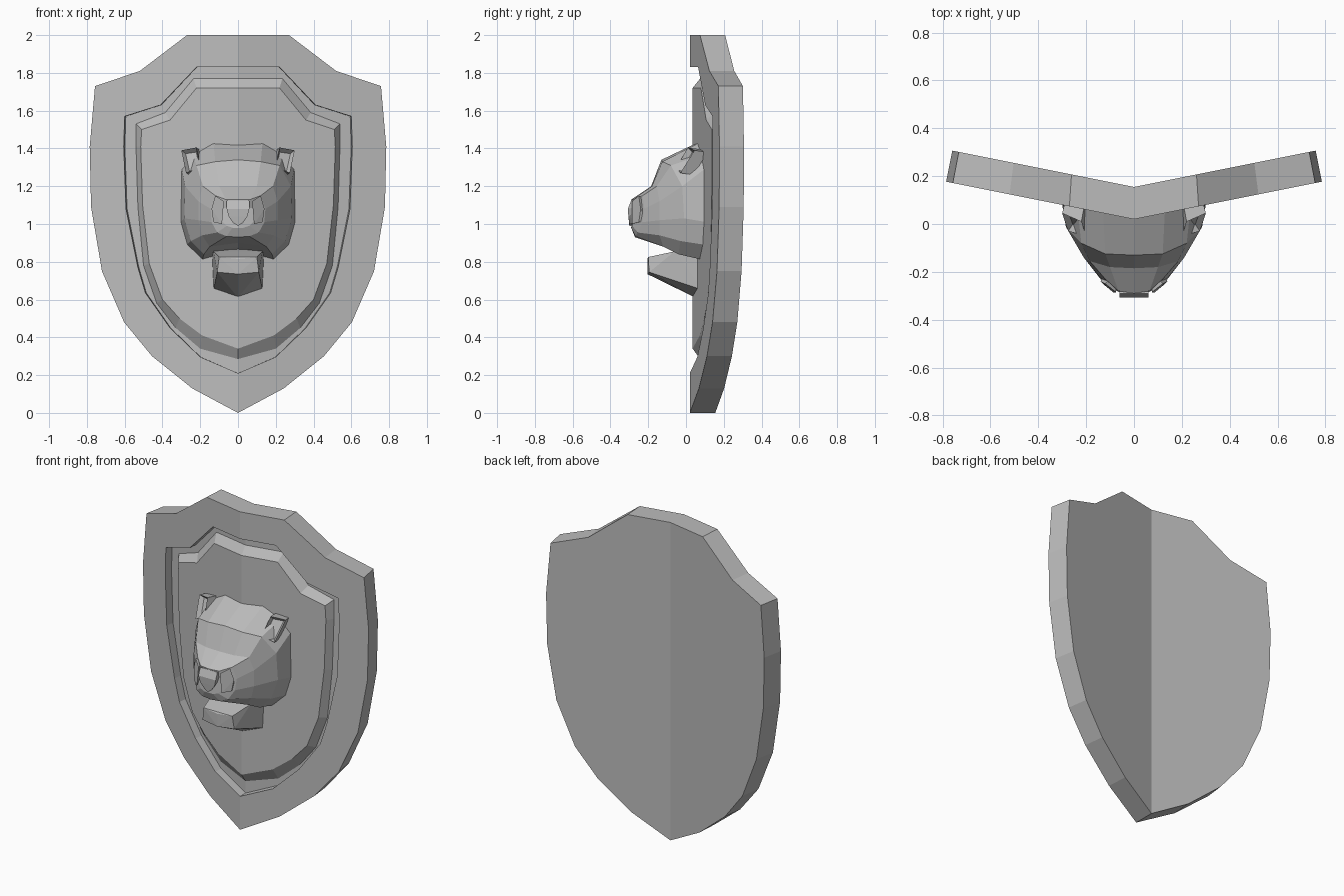
import bpy
import bmesh
from mathutils import Vector

cube = bpy.data.objects.get("Cube")
if cube:
    bpy.data.objects.remove(cube, do_unlink=True)

GREY = (0.5, 0.5, 0.5, 1.0)
stone = bpy.data.materials.new("stone_grey")
stone.use_nodes = True
stone.diffuse_color = GREY
stone.node_tree.nodes["Principled BSDF"].inputs["Base Color"].default_value = GREY


def finish(bm, name):
    """Turn a bmesh into a flat-shaded object."""
    bmesh.ops.recalc_face_normals(bm, faces=bm.faces[:])
    mesh = bpy.data.meshes.new(name)
    bm.to_mesh(mesh)
    bm.free()
    mesh.materials.append(stone)
    obj = bpy.data.objects.new(name, mesh)
    bpy.context.collection.objects.link(obj)
    return obj


def mirrored_loft(name, rings):
    """Bridge half rings (x >= 0), cap both ends and mirror across x = 0."""
    bm = bmesh.new()
    rows = [[bm.verts.new(p) for p in ring] for ring in rings]
    for a, b in zip(rows, rows[1:]):
        for i in range(len(a) - 1):
            bm.faces.new((a[i], a[i + 1], b[i + 1], b[i]))
    bm.faces.new(rows[0])
    bm.faces.new(rows[-1])
    bmesh.ops.mirror(bm, geom=bm.verts[:] + bm.edges[:] + bm.faces[:],
                     axis='X', merge_dist=0.0005)
    return finish(bm, name)


def hull(name, points, side=1, symmetric=False):
    """Convex block through the points, optionally doubled across x = 0."""
    bm = bmesh.new()
    for x, y, z in points:
        bm.verts.new((x * side, y, z))
        if symmetric and x:
            bm.verts.new((-x, y, z))
    bmesh.ops.convex_hull(bm, input=bm.verts[:])
    bmesh.ops.dissolve_limit(bm, angle_limit=0.02, verts=bm.verts[:], edges=bm.edges[:])
    return finish(bm, name)


# Shield: nested half outlines (x, z) laid on a plate folded along the middle
outer = [(0, 2), (.27, 2), (.52, 1.81), (.757, 1.73), (.785, 1.41), (.778, 1.09),
         (.72, .75), (.603, .48), (.455, .3), (.243, .13), (0, 0)]
rim = [(0, 1.83), (.22, 1.83), (.41, 1.63), (.6, 1.57), (.605, 1.41), (.593, 1.08),
       (.53, .77), (.49, .635), (.36, .45), (.2, .296), (0, .21)]
bevel = [(0, 1.77), (.235, 1.77), (.385, 1.59), (.54, 1.53), (.54, 1.41), (.53, 1.09),
         (.5, .78), (.43, .58), (.33, .45), (.2, .34), (0, .285)]
panel = [(0, 1.72), (.22, 1.72), (.36, 1.55), (.51, 1.5), (.515, 1.41), (.505, 1.1),
         (.47, .79), (.4, .6), (.31, .5), (.19, .41), (0, .34)]


def fold(outline, depth, shrink=1.0):
    return [(x * shrink, depth + 0.2 * x * shrink, z) for x, z in outline]


mirrored_loft("shield", [
    fold(outer, .155, .967),
    fold(outer, .02),
    fold(rim, .02),
    fold(rim, .075, .99),
    fold(bevel, .075),
    fold(panel, .035),
])

# Head: half sections from the neck forward to the muzzle
neck = [(0, .08, 1.44), (.13, .07, 1.43), (.24, .1, 1.37), (.3, .11, 1.3),
        (.305, .11, 1.01), (.27, .1, .89), (.19, .09, .81), (0, .09, .84)]
brow = [(0, -.13, 1.34), (.12, -.125, 1.33), (.22, -.08, 1.31), (.28, -.02, 1.2),
        (.285, -.01, 1.03), (.25, -.03, .91), (.18, -.04, .84), (0, -.03, .88)]
eyes = [(0, -.185, 1.2), (.1, -.18, 1.2), (.185, -.155, 1.2), (.21, -.14, 1.12),
        (.21, -.14, 1.02), (.19, -.14, .94), (.15, -.12, .88), (0, -.1, .9)]
muzzle = [(0, -.29, 1.13), (.065, -.28, 1.13), (.12, -.23, 1.15), (.145, -.22, 1.08),
          (.14, -.23, 1.01), (.11, -.255, .955), (.06, -.268, .935), (0, -.27, .93)]
lips = [(0, -.285, 1.09), (.05, -.28, 1.09), (.085, -.265, 1.08), (.09, -.265, 1.05),
        (.08, -.275, 1.01), (.06, -.285, .99), (.03, -.29, .98), (0, -.29, .98)]
mirrored_loft("head", [neck, brow, eyes, muzzle, lips])

# Nose
hull("nose", [(.06, -.29, 1.125), (.06, -.308, 1.08), (.05, -.305, 1.04),
              (.025, -.3, 1.005), (0, -.3, .99), (.06, -.22, 1.1), (0, -.22, 1.0)],
     symmetric=True)

# Lower jaw
hull("lower_jaw", [(.1, -.2, .825), (.11, -.195, .745), (0, -.205, .815), (0, -.205, .735),
                   (.14, .09, .88), (.13, .09, .65), (0, .05, .61), (.13, -.06, .855)],
     symmetric=True)

# Whisker pads and ears on both sides
for label, side in (("left", 1), ("right", -1)):
    hull(label + "_whisker_pad",
         [(.075, -.285, 1.12), (.12, -.25, 1.15), (.14, -.24, 1.08), (.13, -.25, 1.01),
          (.085, -.287, 1.0), (.08, -.2, 1.12), (.12, -.2, 1.02)], side)

    # Ear: slanted slab with a hollowed front
    front = [(.2, -.05, 1.3), (.22, .01, 1.405), (.3, .045, 1.39), (.275, -.03, 1.27)]
    bm = bmesh.new()
    a = [bm.verts.new((x * side, y, z)) for x, y, z in front]
    b = [bm.verts.new((x * side * .94, y + .07, z - .01)) for x, y, z in front]
    face = bm.faces.new(a)
    bm.faces.new(b[::-1])
    for i in range(4):
        j = (i + 1) % 4
        bm.faces.new((a[i], b[i], b[j], a[j]))
    bmesh.ops.recalc_face_normals(bm, faces=bm.faces[:])
    bmesh.ops.inset_region(bm, faces=[face], thickness=.018)
    bmesh.ops.translate(bm, verts=face.verts[:], vec=Vector((-.01 * side, .025, -.01)))
    finish(bm, label + "_ear")
